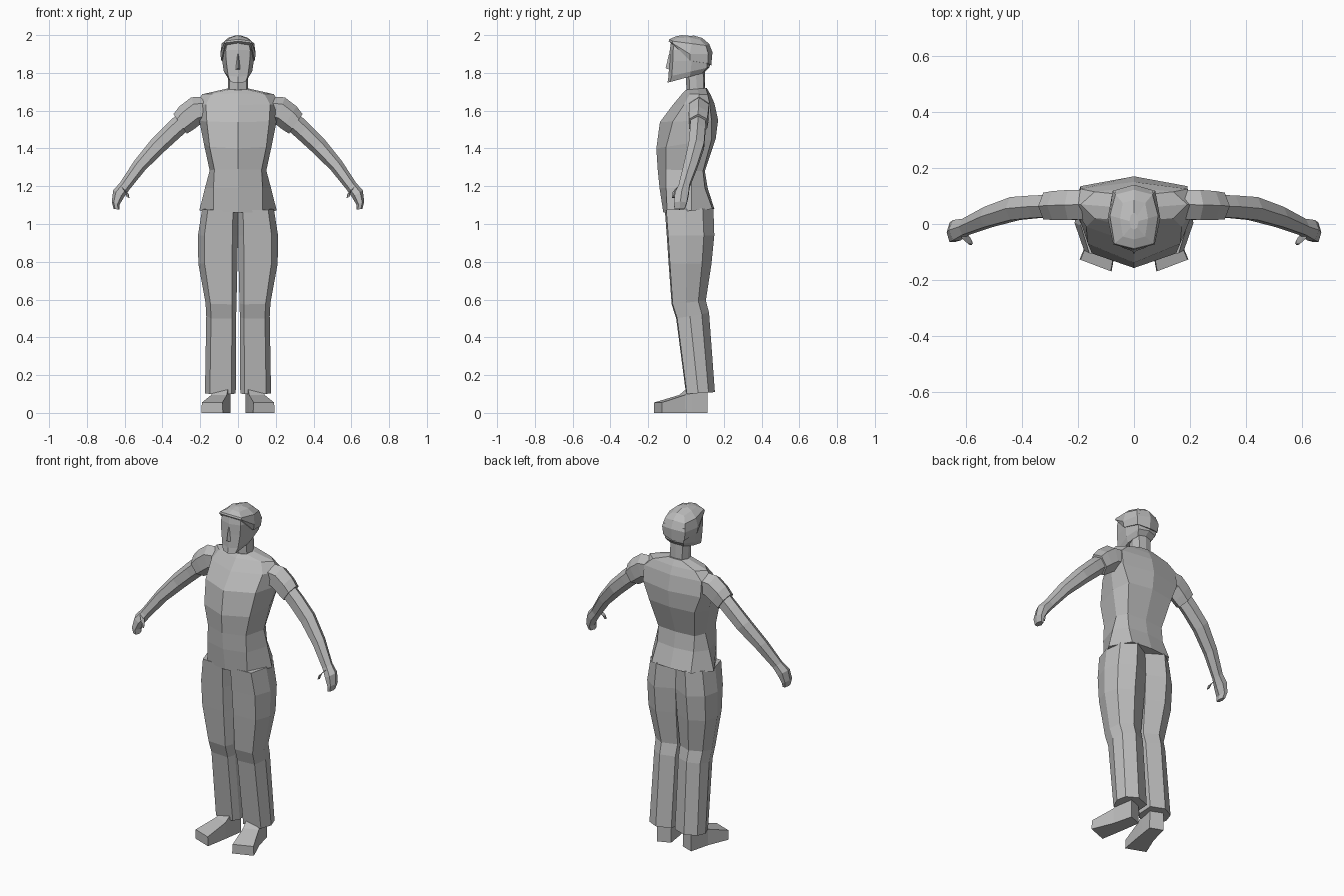
import bpy, bmesh, math
from mathutils import Vector

grey = bpy.data.materials.new("plain_grey")
grey.diffuse_color = (0.5, 0.5, 0.5, 1)


def loft(name, rings, mirror=False):
    """Skin a list of closed rings, cap both ends, optionally mirror across x."""
    bm = bmesh.new()
    rows = [[bm.verts.new(p) for p in r] for r in rings]
    n = len(rows[0])
    for a, b in zip(rows, rows[1:]):
        for i in range(n):
            j = (i + 1) % n
            bm.faces.new((a[i], a[j], b[j], b[i]))
    bm.faces.new(rows[0][::-1])
    bm.faces.new(rows[-1])
    bmesh.ops.recalc_face_normals(bm, faces=bm.faces)
    me = bpy.data.meshes.new(name)
    bm.to_mesh(me)
    bm.free()
    me.materials.append(grey)
    ob = bpy.data.objects.new(name, me)
    bpy.context.collection.objects.link(ob)
    if mirror:
        ob.modifiers.new("Mirror", 'MIRROR').use_mirror_merge = False
    return ob


def sym(half):
    """Close a half ring (front centre to back centre) across x = 0."""
    return half + [(-x, y, z) for x, y, z in half[-2:0:-1]]


def body_ring(zf, zb, yf, front, side, back, yb):
    """Eight-sided symmetric ring, its height sloping from front to back."""
    pts = [(0, yf), front, side, back, (0, yb)]
    return sym([(x, y, zf + (zb - zf) * (y - yf) / (yb - yf)) for x, y in pts])


# shirt
loft("shirt", [
    body_ring(1.06, 1.08, -.12, (.13, -.10), (.205, .03), (.13, .14), .15),
    body_ring(1.19, 1.19, -.14, (.13, -.105), (.175, .03), (.12, .10), .115),
    body_ring(1.29, 1.28, -.15, (.125, -.105), (.15, .03), (.12, .09), .10),
    body_ring(1.40, 1.45, -.157, (.15, -.105), (.182, .04), (.15, .135), .157),
    body_ring(1.54, 1.55, -.138, (.165, -.07), (.205, .05), (.19, .135), .17),
    body_ring(1.63, 1.64, -.07, (.17, -.01), (.22, .065), (.19, .125), .15),
    body_ring(1.69, 1.685, -.02, (.14, .02), (.19, .07), (.14, .115), .13),
    body_ring(1.71, 1.72, -.002, (.045, .015), (.062, .06), (.045, .105), .11),
])

# neck
loft("neck", [
    body_ring(1.68, 1.68, .005, (.045, .02), (.055, .06), (.04, .095), .10),
    body_ring(1.83, 1.83, -.005, (.045, .015), (.052, .05), (.04, .09), .10),
])

# head
loft("head", [
    body_ring(1.748, 1.80, -.098, (.04, -.085), (.058, .02), (.045, .085), .095),
    body_ring(1.78, 1.83, -.093, (.052, -.075), (.075, .025), (.06, .11), .125),
    body_ring(1.86, 1.87, -.088, (.062, -.07), (.084, .03), (.068, .115), .13),
    body_ring(1.92, 1.92, -.086, (.065, -.068), (.085, .03), (.068, .115), .13),
    body_ring(1.975, 1.955, -.078, (.055, -.06), (.06, .03), (.05, .09), .105),
])

# nose
loft("nose", [
    [(-.016, -.08, 1.815), (0, -.108, 1.825), (.016, -.08, 1.815)],
    [(-.006, -.08, 1.90), (0, -.09, 1.90), (.006, -.08, 1.90)],
])

# hair, cut high over the face and low at the sides
loft("hair", [
    sym([(0, -.085, 1.962), (.068, -.07, 1.955), (.088, .02, 1.865),
         (.07, .115, 1.85), (0, .134, 1.84)]),
    sym([(0, -.092, 1.968), (.074, -.073, 1.958), (.094, .02, 1.90),
         (.076, .118, 1.90), (0, .14, 1.91)]),
    sym([(0, -.088, 1.978), (.07, -.07, 1.968), (.086, .03, 1.955),
         (.066, .105, 1.945), (0, .122, 1.955)]),
    sym([(0, -.055, 1.993), (.04, -.045, 1.985), (.05, .02, 1.987),
         (.04, .075, 1.975), (0, .085, 1.985)]),
    sym([(0, -.02, 2.0), (.012, -.012, 1.997), (.016, .01, 1.997),
         (.012, .03, 1.995), (0, .04, 1.998)]),
])


def leg_ring(z, inner, outer, front, back, dz=0):
    """Seven-sided trouser ring, flat in front and ridged behind."""
    w, d = outer - inner, back - front
    pts = [(0, .22), (.14, 0), (.84, .03), (1, .42), (.9, .78), (.5, 1), (0, .8)]
    return [(inner + u * w, front + v * d, z + dz * v) for u, v in pts]


# trousers
loft("trouser_leg", [
    leg_ring(.10, .012, .175, 0, .153, .01),
    leg_ring(.50, .010, .168, -.052, .122, .03),
    leg_ring(.575, .008, .172, -.076, .105, .02),
    leg_ring(.79, .003, .210, -.092, .135),
    leg_ring(.94, 0, .212, -.102, .150),
    leg_ring(1.075, 0, .190, -.112, .145, .01),
], mirror=True)


def foot_ring(x, y, half, top):
    """Rectangular shoe section, turned outward."""
    c, s = half * math.cos(.36), half * math.sin(.36)
    return [(x - c, y - s, 0), (x + c, y + s, 0),
            (x + c * .95, y + s * .95, top), (x - c * .95, y - s * .95, top)]


# shoes
loft("shoe", [
    foot_ring(.076, .10, .040, .13),
    foot_ring(.092, .02, .044, .13),
    foot_ring(.100, -.02, .046, .095),
    foot_ring(.137, -.148, .061, .055),
], mirror=True)


def limb_ring(x, y, z, a, r, d):
    """Hexagonal arm section: r across the slope (angle a), d front to back."""
    n = Vector((math.sin(a), 0, math.cos(a)))
    out = []
    for i in range(6):
        t = math.radians(60 * i)
        p = Vector((x, y, z)) + n * (r * math.cos(t))
        p.y += d * math.sin(t) * 1.1
        out.append(p)
    return out


# sleeves
loft("sleeve", [
    limb_ring(.15, .070, 1.610, .15, .065, .055),
    limb_ring(.225, .068, 1.598, .30, .076, .056),
    limb_ring(.272, .066, 1.562, .55, .072, .054),
    limb_ring(.306, .064, 1.530, .60, .063, .050),
], mirror=True)

# bare arms
loft("arm", [
    limb_ring(.27, .064, 1.560, .60, .052, .042),
    limb_ring(.345, .062, 1.492, .72, .050, .042),
    limb_ring(.425, .055, 1.415, .80, .047, .043),
    limb_ring(.52, .025, 1.310, .88, .038, .038),
    limb_ring(.600, -.010, 1.200, .95, .031, .030),
    limb_ring(.632, -.022, 1.160, 1.0, .034, .038),
    limb_ring(.648, -.030, 1.110, 1.15, .022, .036),
    limb_ring(.643, -.034, 1.078, 1.4, .016, .028),
], mirror=True)

# thumbs
loft("thumb", [
    limb_ring(.610, -.035, 1.190, .9, .014, .014),
    limb_ring(.588, -.060, 1.165, .9, .012, .011),
    limb_ring(.582, -.068, 1.140, 1.2, .008, .007),
], mirror=True)
